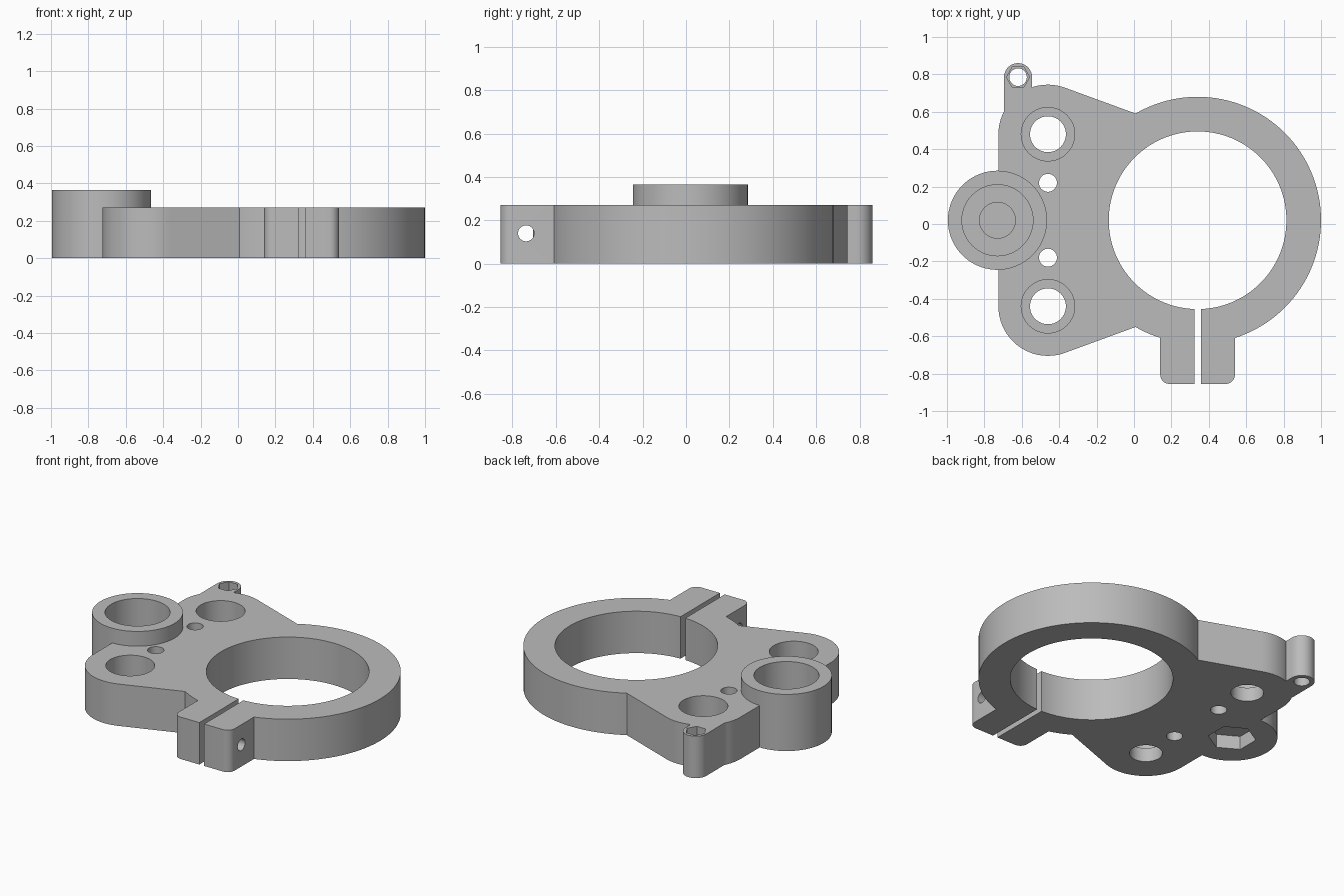
import bpy, bmesh, math
from mathutils import Vector
from mathutils.geometry import convex_hull_2d

cube = bpy.data.objects.get("Cube")
if cube:
    bpy.data.objects.remove(cube, do_unlink=True)

GREY = (0.5, 0.5, 0.5, 1)
mat = bpy.data.materials.new("bare grey")
mat.use_nodes = True
mat.diffuse_color = GREY
mat.node_tree.nodes["Principled BSDF"].inputs["Base Color"].default_value = GREY

MID = 0.02            # y of the symmetry line
PLATE = 0.27          # plate thickness
BOSS = 0.365          # boss height
RING = (0.34, MID)
BOSS_AT = (-0.73, MID)
EAR = (-0.62, 0.785)
LOBES = [(-0.46, MID + s * 0.46) for s in (1, -1)]


def circle(center, r, n=64, turn=0.0):
    return [(center[0] + r * math.cos(turn + math.tau * i / n),
             center[1] + r * math.sin(turn + math.tau * i / n)) for i in range(n)]


def hull(points):
    pts = [Vector(p) for p in points]
    return [pts[i] for i in convex_hull_2d(pts)]


def box(x0, x1, y0, y1):
    return [(x0, y0), (x1, y0), (x1, y1), (x0, y1)]


def prism(name, outline, z0, z1):
    """Extrude a flat outline between two heights."""
    bm = bmesh.new()
    face = bm.faces.new([bm.verts.new((p[0], p[1], z0)) for p in outline])
    top = bmesh.ops.extrude_face_region(bm, geom=[face])["geom"]
    bmesh.ops.translate(bm, vec=(0, 0, z1 - z0),
                        verts=[v for v in top if isinstance(v, bmesh.types.BMVert)])
    bmesh.ops.recalc_face_normals(bm, faces=bm.faces)
    mesh = bpy.data.meshes.new(name)
    bm.to_mesh(mesh)
    bm.free()
    mesh.materials.append(mat)
    obj = bpy.data.objects.new(name, mesh)
    bpy.context.collection.objects.link(obj)
    return obj


def combine(tool, operation):
    """Boolean a helper into the bracket, then discard the helper."""
    mod = bracket.modifiers.new(tool.name, 'BOOLEAN')
    mod.operation, mod.object, mod.solver = operation, tool, 'EXACT'
    bpy.context.view_layer.objects.active = bracket
    bpy.ops.object.modifier_apply(modifier=mod.name)
    bpy.data.objects.remove(tool, do_unlink=True)


def add(name, outline, z1=PLATE):
    combine(prism(name, outline, 0, z1), 'UNION')


def cut(name, outline, z0=-0.1, z1=0.5):
    combine(prism(name, outline, z0, z1), 'DIFFERENCE')


# Plate: two round lobes tapering into the ring
necks = [(0.01, MID + s * 0.57) for s in (1, -1)]
bracket = prism("clamp_bracket",
                hull(circle(LOBES[0], 0.265) + circle(LOBES[1], 0.265) + necks), 0, PLATE)

# Clamp ring, tall boss and small ear
add("clamp_ring", circle(RING, 0.66, 128))
add("boss", circle(BOSS_AT, 0.265, 96), BOSS)
add("ear", hull(circle(EAR, 0.075, 48) + [(-0.695, 0.55), (-0.545, 0.55)]))

# Clamp tabs with rounded outer corners
corners = [p for x in (0.19, 0.49) for p in circle((x, -0.805), 0.05, 32)]
add("clamp_tabs", hull(corners + [(0.14, -0.5), (0.54, -0.5)]))

# Clamp bore and the slot between the tabs
cut("clamp_bore", circle(RING, 0.475, 128))
cut("clamp_slot", box(0.323, 0.357, -1.0, -0.3))

# Counterbored rod holes and small through holes
for lobe in LOBES:
    cut("rod_hole", circle(lobe, 0.096, 48))
    cut("rod_counterbore", circle(lobe, 0.143), 0.09)
for s in (1, -1):
    cut("screw_hole", circle((-0.46, MID + s * 0.2), 0.048, 32))

# Boss: stepped blind bore above, nut pocket below
cut("boss_bore", circle(BOSS_AT, 0.19), 0.17)
cut("boss_step", circle(BOSS_AT, 0.096, 48), 0.1)
cut("boss_nut_pocket", circle(BOSS_AT, 0.141, 6, math.pi / 6), -0.1, 0.087)

# Ear: through hole with a nut pocket on top
cut("ear_hole", circle(EAR, 0.047, 32))
cut("ear_nut_pocket", circle(EAR, 0.062, 6), 0.17)

# Cross bolt hole through both tabs
bolt = prism("bolt_hole", circle((0, 0), 0.037, 32), -0.4, 0.4)
bolt.rotation_euler.y = math.pi / 2
bolt.location = (0.34, -0.737, 0.14)
bpy.context.view_layer.update()
combine(bolt, 'DIFFERENCE')

# Smooth round walls, crisp edges
bpy.ops.object.select_all(action='DESELECT')
bracket.select_set(True)
bpy.context.view_layer.objects.active = bracket
bpy.ops.object.shade_smooth_by_angle(angle=math.radians(30))
